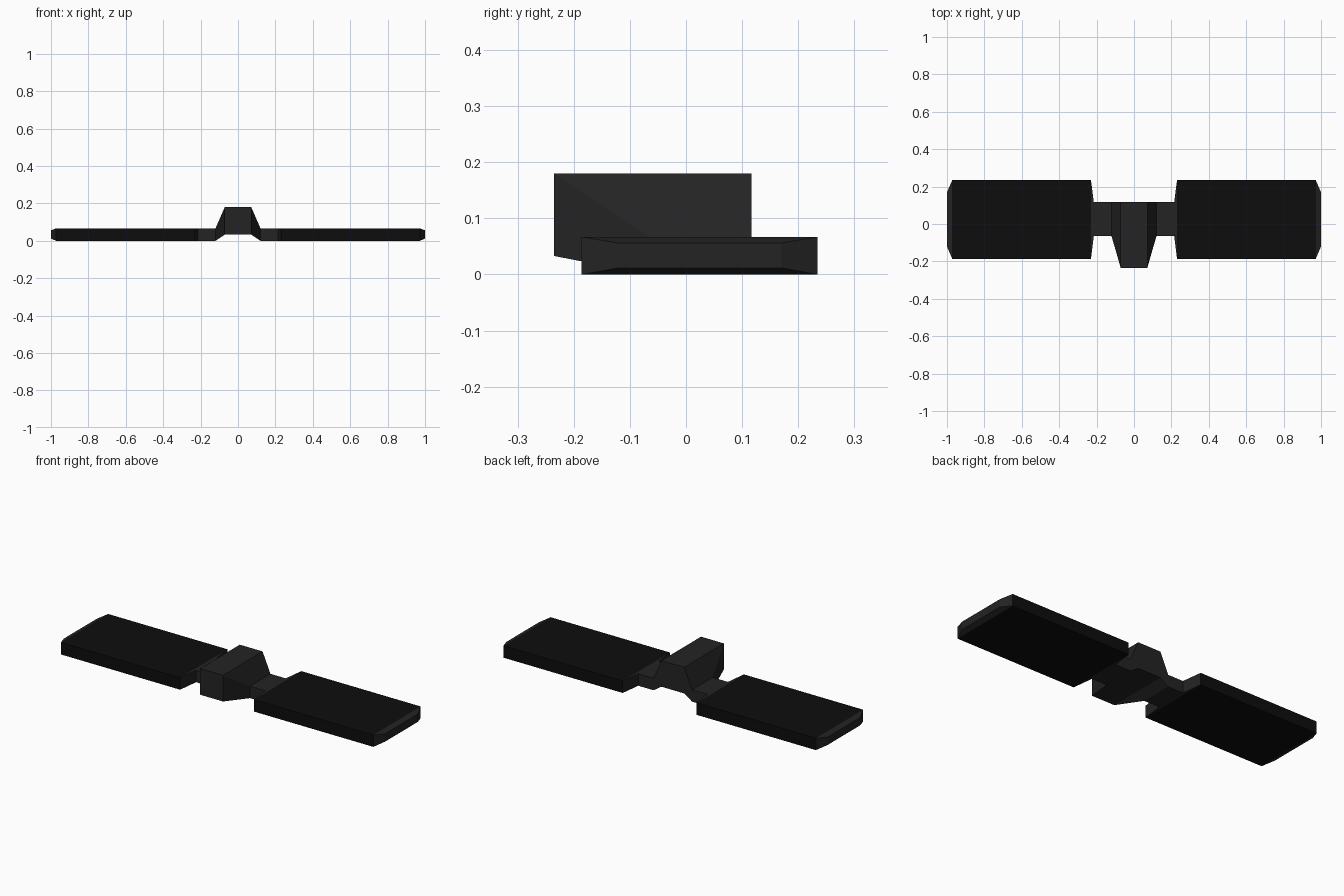
import bpy, bmesh

if "Cube" in bpy.data.objects:
    bpy.data.objects.remove(bpy.data.objects["Cube"])


def material(name, v):
    m = bpy.data.materials.new(name)
    m.diffuse_color = (v, v, v, 1)
    m.use_nodes = True
    m.node_tree.nodes["Principled BSDF"].inputs["Base Color"].default_value = m.diffuse_color
    return m


GREY = material("dark_grey", 0.017)
BLACK = material("panel_black", 0.004)


def loft(name, sections, black_span=None, cap_start=False, cap_end=False):
    """Join rectangular sections (x, y0, y1, z0, z1) along x, mirrored to -x."""
    bm = bmesh.new()
    rings = [[bm.verts.new((x, y, z)) for y, z in
              ((y0, z0), (y1, z0), (y1, z1), (y0, z1))]
             for x, y0, y1, z0, z1 in sections]
    for i, (a, b) in enumerate(zip(rings, rings[1:])):
        for k in range(4):
            n = (k + 1) % 4
            f = bm.faces.new((a[n], a[k], b[k], b[n]))
            f.material_index = 1 if i == black_span else 0
    if cap_start:
        bm.faces.new(rings[0][::-1])
    if cap_end:
        bm.faces.new(rings[-1])
    bmesh.ops.recalc_face_normals(bm, faces=bm.faces)
    me = bpy.data.meshes.new(name)
    bm.to_mesh(me)
    bm.free()
    me.materials.append(GREY)
    me.materials.append(BLACK)
    ob = bpy.data.objects.new(name, me)
    bpy.context.collection.objects.link(ob)
    mod = ob.modifiers.new("mirror", 'MIRROR')
    mod.use_clip = True
    return ob


ARM = (-0.065, 0.117, 0.0, 0.067)
CORE = (-0.235, 0.117, 0.033, 0.18)
SLAB = (-0.186, 0.234, 0.0, 0.067)
TIP = (-0.12, 0.17, 0.012, 0.056)

# Raised central body tapering into the two short arms
loft("body_and_arms", [(0.0, *CORE), (0.071, *CORE), (0.12, *ARM), (0.215, *ARM)])

# Flat side panels with grey tapered ends
loft("side_panels", [(0.215, *ARM), (0.23, *SLAB), (0.972, *SLAB), (1.0, *TIP)],
     black_span=1, cap_end=True)
